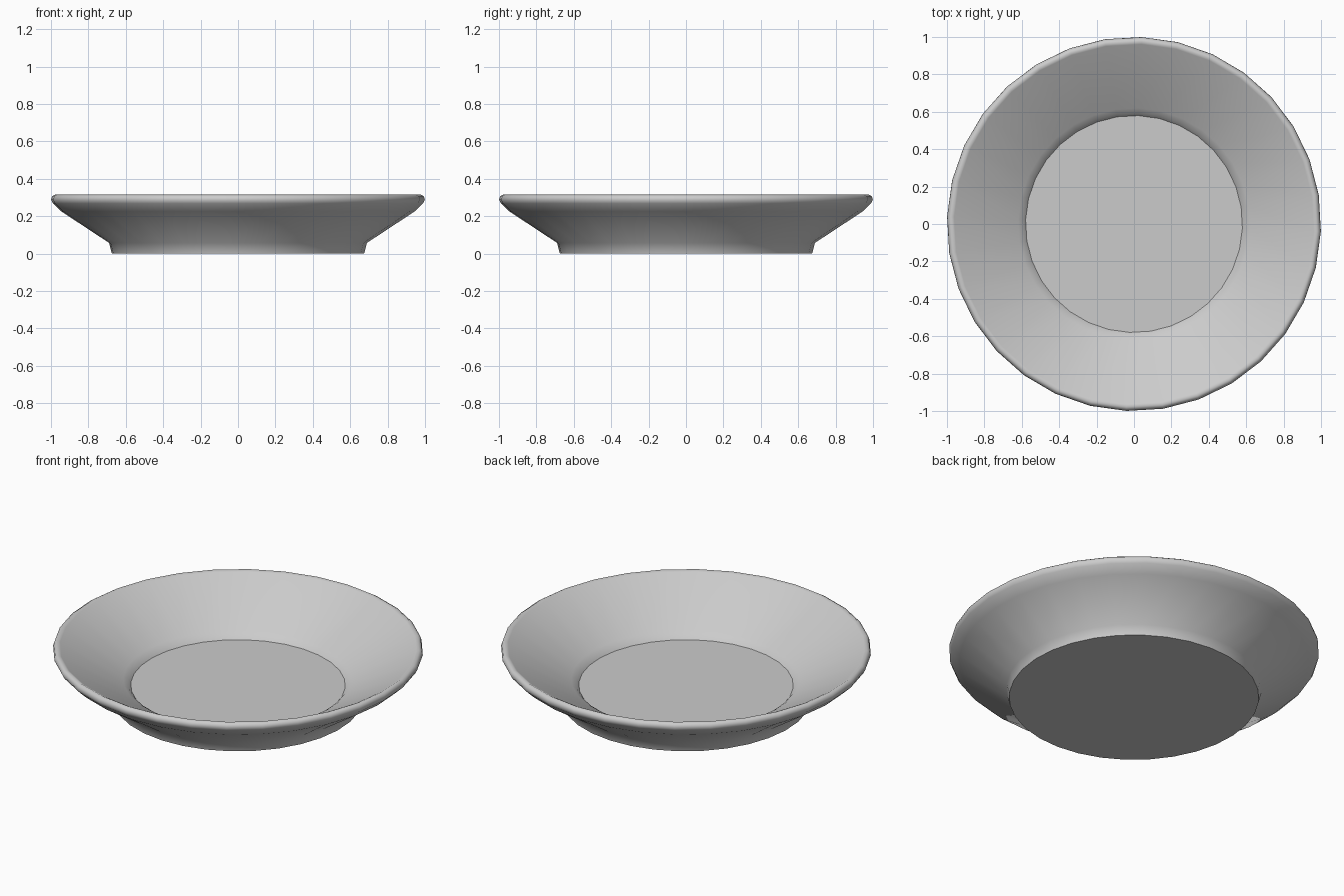
import bpy, bmesh, math

cube = bpy.data.objects.get("Cube")
if cube:
    bpy.data.objects.remove(cube, do_unlink=True)

SIDES = 32
TURN = math.radians(-2.3)

# Single glaze colour
glaze = bpy.data.materials.new("grey_glaze")
glaze.use_nodes = True
colour = (0.6, 0.6, 0.6, 1)
glaze.diffuse_color = colour
glaze.node_tree.nodes["Principled BSDF"].inputs["Base Color"].default_value = colour

# Cross-section (radius, height): foot, outer wall, rounded rim, inner wall, floor
profile = [
    (0.675, 0.0), (0.69, 0.057), (0.945, 0.225), (0.99, 0.268),
    (1.0, 0.287), (0.995, 0.305), (0.978, 0.316), (0.962, 0.308),
    (0.62, 0.115), (0.595, 0.098), (0.58, 0.08),
]

bm = bmesh.new()
rings = []
for radius, height in profile:
    ring = []
    for i in range(SIDES):
        a = TURN + i * math.tau / SIDES
        ring.append(bm.verts.new((radius * math.cos(a), radius * math.sin(a), height)))
    rings.append(ring)

# Smooth walls between neighbouring rings
for low, high in zip(rings, rings[1:]):
    for i in range(SIDES):
        j = (i + 1) % SIDES
        bm.faces.new((low[i], low[j], high[j], high[i])).smooth = True

# Flat underside and dish floor, with crisp borders
underside = bm.faces.new(rings[0][::-1])
floor = bm.faces.new(rings[-1])
for cap in (underside, floor):
    for edge in cap.edges:
        edge.smooth = False

mesh = bpy.data.meshes.new("plate")
bm.to_mesh(mesh)
bm.free()
mesh.materials.append(glaze)
plate = bpy.data.objects.new("plate", mesh)
bpy.context.collection.objects.link(plate)
